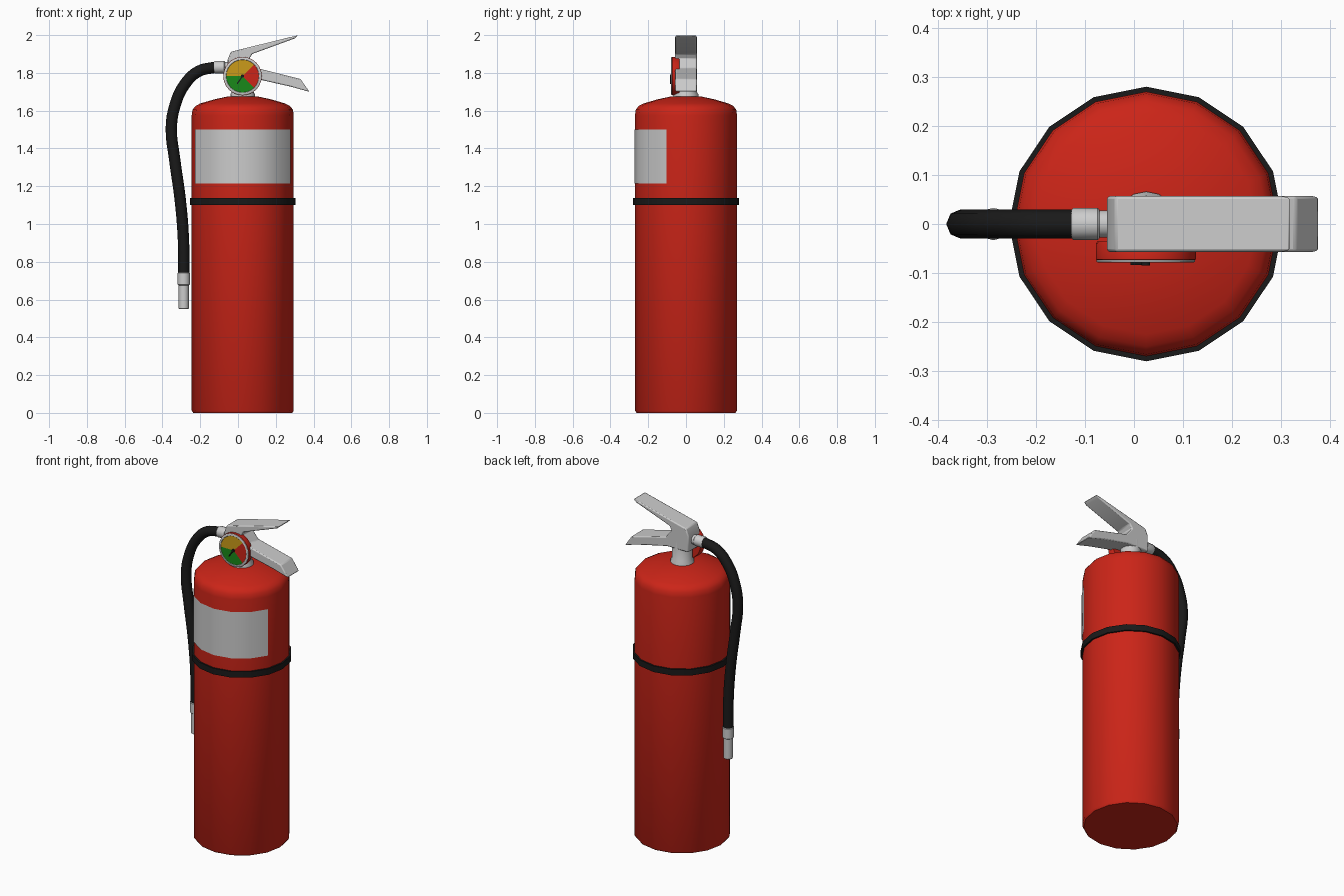
import bpy, bmesh
from math import sin, cos, pi, radians
from mathutils import Matrix

if "Cube" in bpy.data.objects:
    bpy.data.objects.remove(bpy.data.objects["Cube"])

CX = 0.025  # axis of the tank


def material(name, *rgb):
    m = bpy.data.materials.new(name)
    m.diffuse_color = (*rgb, 1)
    m.use_nodes = True
    m.node_tree.nodes["Principled BSDF"].inputs["Base Color"].default_value = m.diffuse_color
    return m


RED = material("red_paint", 0.6, 0.018, 0.009)
BLACK = material("black_rubber", 0.01, 0.01, 0.01)
YELLOW = material("yellow", 0.6, 0.33, 0.01)
GREEN = material("green", 0.01, 0.25, 0.01)
WHITE = material("label_white", 0.55, 0.55, 0.55)


def finish(name, bm, mats=(), matrix=None, angle=40):
    if matrix:
        bm.transform(matrix)
    me = bpy.data.meshes.new(name)
    bm.to_mesh(me)
    bm.free()
    for m in mats:
        me.materials.append(m)
    me.shade_smooth()
    me.set_sharp_from_angle(angle=radians(angle))
    ob = bpy.data.objects.new(name, me)
    bpy.context.collection.objects.link(ob)
    return ob


def lathe(name, profile, n=16, mats=(), matrix=None):
    """Capped solid of revolution from (radius, height) pairs, bottom to top."""
    bm = bmesh.new()
    rings = [[bm.verts.new((r * cos(2 * pi * i / n), r * sin(2 * pi * i / n), h))
              for i in range(n)] for r, h in profile]
    for a, b in zip(rings, rings[1:]):
        for i in range(n):
            j = (i + 1) % n
            bm.faces.new((a[i], a[j], b[j], b[i]))
    bm.faces.new(rings[0][::-1])
    bm.faces.new(rings[-1])
    return finish(name, bm, mats, matrix)


def at(x, y, z, rot=0, axis='X'):
    return Matrix.Translation((x, y, z)) @ Matrix.Rotation(rot, 4, axis)


# Tank, strap and neck
tank_axis = at(CX, 0, 0)
lathe("tank", [(0.262, 0), (0.27, 0.012), (0.27, 1.575), (0.266, 1.605), (0.25, 1.625),
               (0.225, 1.638), (0.15, 1.66), (0.08, 1.675)], 16, [RED], tank_axis)
lathe("strap", [(0.265, 1.1), (0.28, 1.1), (0.28, 1.137), (0.265, 1.137)], 16, [BLACK], tank_axis)
lathe("neck", [(0.066, 1.655), (0.066, 1.685), (0.058, 1.70), (0.058, 1.82)], 16, (), tank_axis)

# Label wrapped over six front facets
bm = bmesh.new()
cols = []
for k in range(7):
    a = radians(-157.5 + 22.5 * k)
    cols.append([bm.verts.new((CX + 0.273 * cos(a), 0.273 * sin(a), z)) for z in (1.215, 1.5)])
for a, b in zip(cols, cols[1:]):
    bm.faces.new((a[0], b[0], b[1], a[1]))
finish("label", bm, [WHITE])

# Valve block with carrying handle and squeeze lever, one side profile
side = [(-0.055, 1.77), (-0.055, 1.87), (-0.038, 1.912), (0.32, 2.0), (0.302, 1.983),
        (0.075, 1.9), (0.06, 1.875), (0.1, 1.825), (0.33, 1.768), (0.378, 1.7),
        (0.28, 1.727), (0.09, 1.77)]
bm = bmesh.new()
face = bm.faces.new([bm.verts.new((x, -0.057, z)) for x, z in side])
ext = bmesh.ops.extrude_face_region(bm, geom=[face])["geom"]
bmesh.ops.translate(bm, verts=[v for v in ext if isinstance(v, bmesh.types.BMVert)], vec=(0, 0.114, 0))
bmesh.ops.recalc_face_normals(bm, faces=bm.faces)
handle = finish("valve_and_handles", bm, angle=30)
bev = handle.modifiers.new("soft_edges", 'BEVEL')
bev.width, bev.segments, bev.limit_method = 0.006, 2, 'ANGLE'

# Pressure gauge, facing the front
GX, GZ = 0.024, 1.783
facing = at(GX, 0, GZ, pi / 2)
lathe("gauge_case", [(0.098, 0.035), (0.102, 0.04), (0.102, 0.072), (0.098, 0.075)], 24, [RED], facing)
lathe("gauge_rim", [(0.1, 0.073), (0.1, 0.077), (0.096, 0.079), (0.088, 0.079), (0.085, 0.076)], 24, (), facing)
bm = bmesh.new()
hub = bm.verts.new((0, 0, 0.0775))
rim = [bm.verts.new((0.087 * cos(2 * pi * i / 24), 0.087 * sin(2 * pi * i / 24), 0.0775)) for i in range(24)]
for i in range(24):
    f = bm.faces.new((hub, rim[i], rim[(i + 1) % 24]))
    f.material_index = 0 if i < 3 or i >= 21 else 1 if i < 12 else 2
finish("gauge_dial", bm, [RED, YELLOW, GREEN], facing)
lathe("needle_hub", [(0.009, 0.075), (0.009, 0.085)], 10, [BLACK], facing)
bm = bmesh.new()
bmesh.ops.create_cube(bm, size=1, matrix=facing @ Matrix.Rotation(radians(-125), 4, 'Z')
                      @ Matrix.Translation((0.022, 0, 0.081)) @ Matrix.Diagonal((0.055, 0.006, 0.006, 1)))
finish("gauge_needle", bm, [BLACK])

# Hose along a smooth path
path = [(-0.12, 1.83), (-0.21, 1.808), (-0.285, 1.735), (-0.333, 1.63), (-0.353, 1.51),
        (-0.335, 1.34), (-0.306, 1.13), (-0.289, 0.92), (-0.287, 0.73)]
cu = bpy.data.curves.new("hose", 'CURVE')
cu.dimensions = '3D'
cu.bevel_depth, cu.bevel_resolution, cu.resolution_u = 0.03, 2, 4
cu.use_fill_caps = True
sp = cu.splines.new('BEZIER')
sp.bezier_points.add(len(path) - 1)
for p, (x, z) in zip(sp.bezier_points, path):
    p.co = (x, 0, z)
    p.handle_left_type = p.handle_right_type = 'AUTO'
cu.materials.append(BLACK)
hose = bpy.data.objects.new("hose", cu)
bpy.context.collection.objects.link(hose)
bpy.context.view_layer.objects.active = hose
hose.select_set(True)
bpy.ops.object.convert(target='MESH')
bpy.context.object.data.shade_smooth()

# Hose fittings and nozzle
out = at(-0.05, 0, 1.83, -pi / 2, 'Y')
lathe("hose_connector", [(0.028, -0.02), (0.028, 0.022)], 12, (), out)
lathe("hose_collar", [(0.029, 0.02), (0.033, 0.024), (0.033, 0.073), (0.03, 0.077)], 12, (), out)
lathe("nozzle", [(0.024, 0.55), (0.027, 0.553), (0.027, 0.675), (0.033, 0.68),
                 (0.033, 0.74), (0.03, 0.743)], 12, (), at(-0.287, 0, 0))
